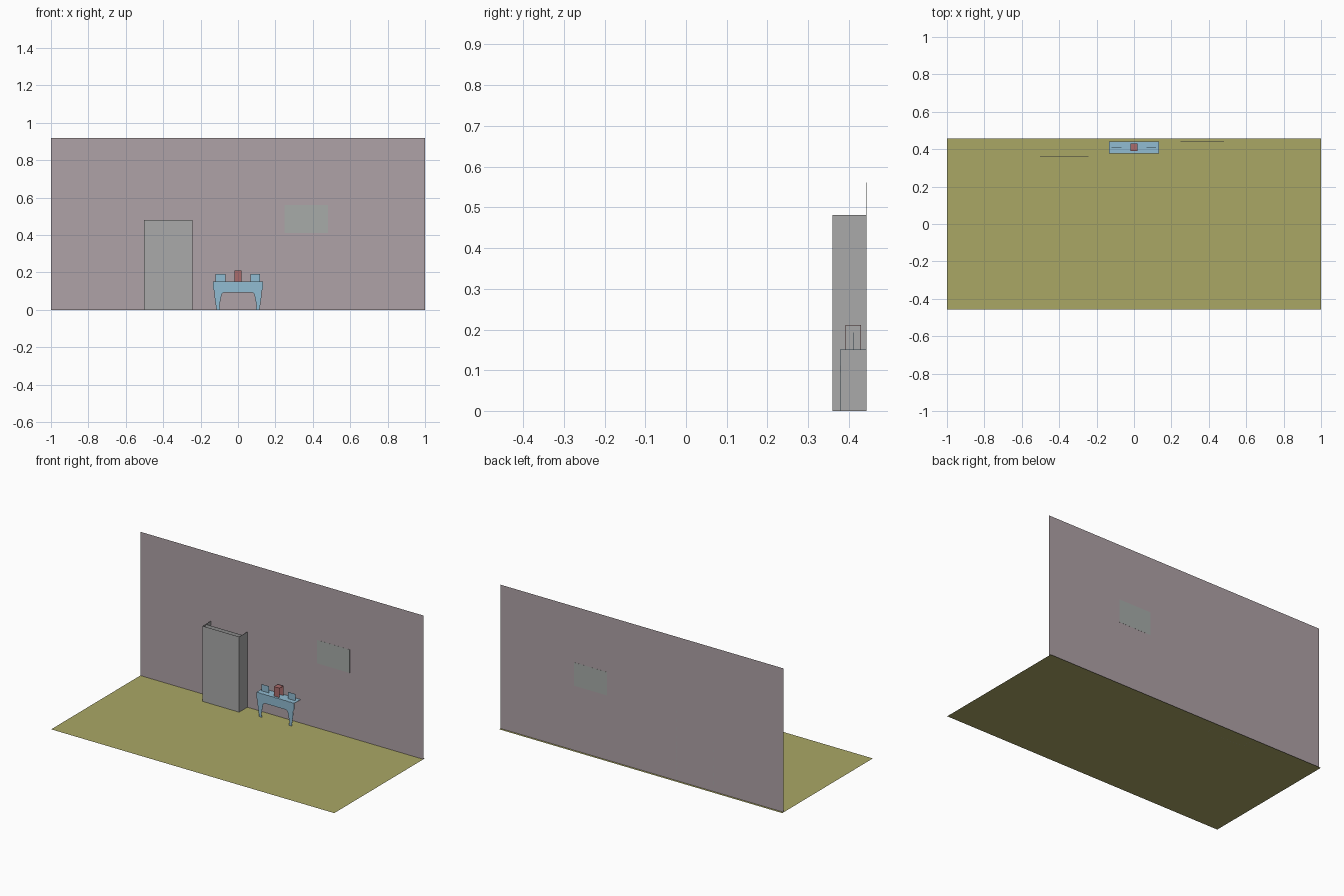
import bpy

if "Cube" in bpy.data.objects:
    bpy.data.objects.remove(bpy.data.objects["Cube"])

BACK = 0.4425   # depth of the rear wall plane
THIN = 0.0012   # board thickness of the furniture


def material(name, rgb):
    m = bpy.data.materials.new(name)
    m.diffuse_color = (*rgb, 1)
    m.use_nodes = True
    m.node_tree.nodes["Principled BSDF"].inputs["Base Color"].default_value = m.diffuse_color
    return m


floor_mat = material("floor_olive", (0.402, 0.386, 0.13))
wall_mat = material("wall_mauve", (0.43, 0.36, 0.385))
table_mat = material("table_blue", (0.283, 0.503, 0.645))
box_mat = material("box_red", (0.402, 0.15, 0.15))
grey_mat = material("cabinet_grey", (0.40, 0.40, 0.40))
picture_mat = material("picture_grey", (0.385, 0.41, 0.395))


def sheets(name, polygons, mat, thickness=0.0):
    """Make one object from a few flat polygons, optionally as thin board."""
    verts, faces = [], []
    for poly in polygons:
        faces.append(list(range(len(verts), len(verts) + len(poly))))
        verts += poly
    mesh = bpy.data.meshes.new(name)
    mesh.from_pydata(verts, [], faces)
    mesh.update()
    mesh.materials.append(mat)
    ob = bpy.data.objects.new(name, mesh)
    bpy.context.collection.objects.link(ob)
    if thickness:
        mod = ob.modifiers.new("board", 'SOLIDIFY')
        mod.thickness = thickness
        mod.offset = 0
    return ob


def upright(x0, x1, z0, z1, y):
    return [(x0, y, z0), (x1, y, z0), (x1, y, z1), (x0, y, z1)]


def side(x, y0, y1, z0, z1):
    return [(x, y0, z0), (x, y1, z0), (x, y1, z1), (x, y0, z1)]


def flat(x0, x1, y0, y1, z):
    return [(x0, y0, z), (x1, y0, z), (x1, y1, z), (x0, y1, z)]


# Room
sheets("floor", [flat(-1, 1, -0.457, 0.457, 0)], floor_mat)
sheets("back_wall", [upright(-1, 1, 0, 0.918, BACK)], wall_mat)

# Picture set into the wall, showing on both sides
sheets("wall_picture", [upright(0.248, 0.48, 0.412, 0.561, BACK)],
       picture_mat, THIN)

# Tall cabinet: open-topped shell with an inner panel
cx0, cx1, cy, ch = -0.502, -0.244, 0.36, 0.481
sheets("cabinet", [
    upright(cx0, cx1, 0, ch, cy),
    upright(cx0, cx1, 0, ch, 0.39),
    side(cx0, cy, BACK, 0, ch),
    side(cx1, cy, BACK, 0, ch),
], grey_mat, THIN)

# Table: flat top and a cut-out front with curved legs
ty, tz = 0.378, 0.15
half = [(0.133, tz), (0.133, 0.112), (0.125, 0.095), (0.126, 0.075),
        (0.115, 0.0), (0.095, 0.0), (0.099, 0.02), (0.092, 0.06),
        (0.086, 0.086), (0.075, 0.094)]
outline = half + [(-x, z) for x, z in reversed(half)]
sheets("table_front", [[(x, ty, z) for x, z in reversed(outline)]],
       table_mat, THIN)
sheets("table_top", [flat(-0.133, 0.133, ty, BACK - 0.001, tz)],
       table_mat, THIN)

# Standing cards on the table
for label, x in (("left", -0.094), ("right", 0.092)):
    sheets(label + "_card", [upright(x - 0.026, x + 0.026, tz, 0.193, 0.41)],
           table_mat, THIN)

# Red box in the middle
sheets("red_box", [
    upright(-0.02, 0.02, tz, 0.211, 0.392),
    upright(0.02, -0.02, tz, 0.211, 0.429),
    flat(-0.02, 0.02, 0.392, 0.429, 0.211),
], box_mat, THIN)
